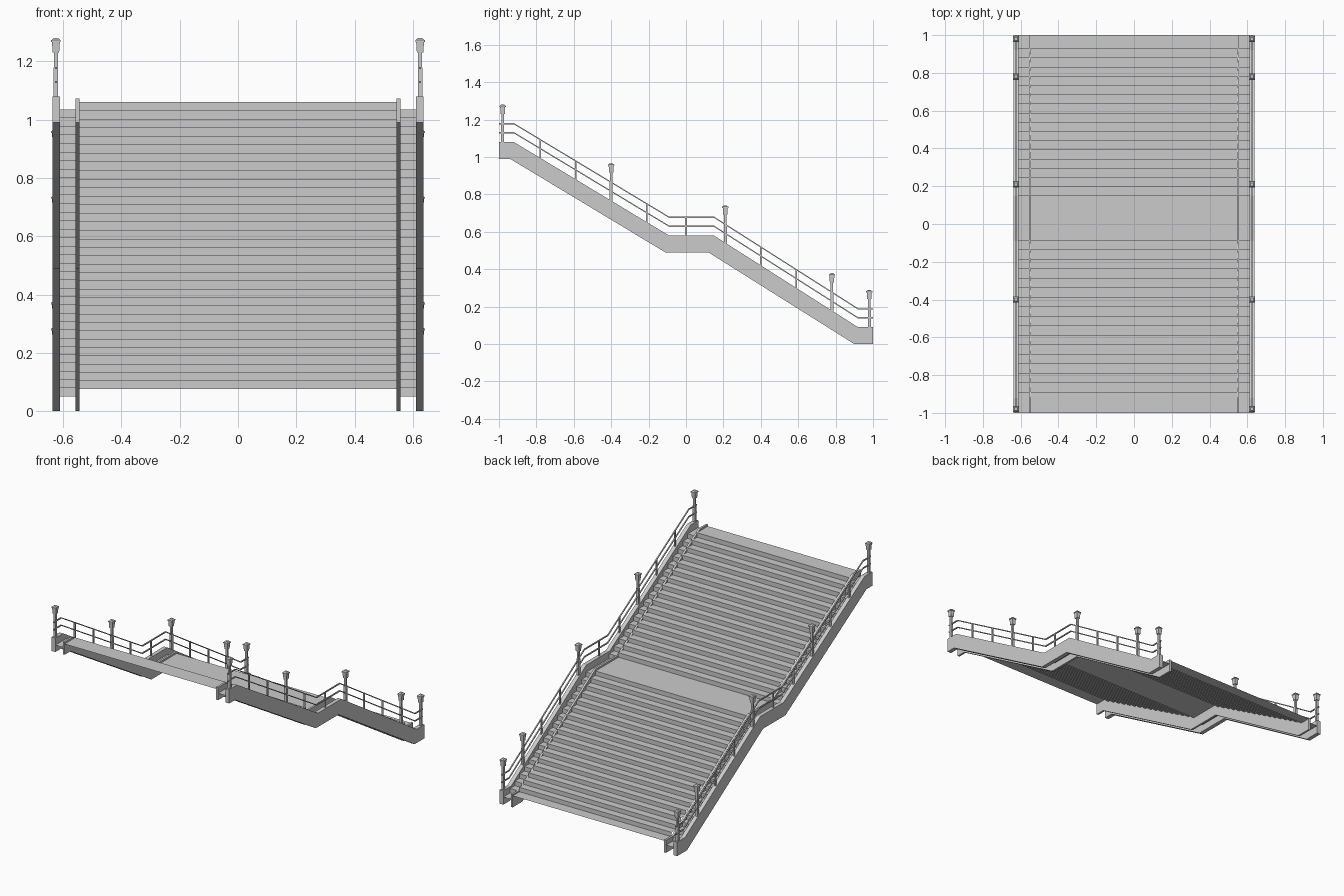
import bpy, bmesh

if "Cube" in bpy.data.objects:
    bpy.data.objects.remove(bpy.data.objects["Cube"])

# Side profiles as (y, z); the high end faces the front
TOP = [(-1, 1.08), (-0.92, 1.08), (-0.09, 0.58), (0.15, 0.58), (0.92, 0.09), (1, 0.09)]
BOTTOM = [(1, 0), (0.90, 0), (0.12, 0.49), (-0.11, 0.49), (-0.94, 0.99), (-1, 0.99)]
RAIL_X = 0.625


def finish(name, bm, closed=True):
    if closed:
        bmesh.ops.recalc_face_normals(bm, faces=bm.faces)
    me = bpy.data.meshes.new(name)
    bm.to_mesh(me)
    bm.free()
    ob = bpy.data.objects.new(name, me)
    bpy.context.collection.objects.link(ob)
    return ob


def mirror(ob):
    ob.modifiers.new("mirror", 'MIRROR').use_axis[0] = True


def extrude_profile(name, pts, x0, x1):
    bm = bmesh.new()
    f = bm.faces.new([bm.verts.new((x0, y, z)) for y, z in pts])
    r = bmesh.ops.extrude_face_region(bm, geom=[f])
    vs = [v for v in r["geom"] if isinstance(v, bmesh.types.BMVert)]
    bmesh.ops.translate(bm, verts=vs, vec=(x1 - x0, 0, 0))
    return finish(name, bm)


def ribbon(name, pts, x0, x1):
    bm = bmesh.new()
    rows = [(bm.verts.new((x0, y, z)), bm.verts.new((x1, y, z))) for y, z in pts]
    for a, b in zip(rows, rows[1:]):
        bm.faces.new((a[0], a[1], b[1], b[0]))
    return finish(name, bm, closed=False)


def frustum(bm, y, z0, z1, h0, h1):
    lo, hi = [[bm.verts.new((RAIL_X + sx * h, y + sy * h, z))
               for sx, sy in ((-1, -1), (1, -1), (1, 1), (-1, 1))]
              for z, h in ((z0, h0), (z1, h1))]
    bm.faces.new(lo[::-1])
    bm.faces.new(hi)
    for i in range(4):
        j = (i + 1) % 4
        bm.faces.new((lo[i], lo[j], hi[j], hi[i]))


def height(y):
    for (ya, za), (yb, zb) in zip(TOP, TOP[1:]):
        if y <= yb:
            return za + (zb - za) * (y - ya) / (yb - ya)


def flight(y0, z0, y1, z1, risers=17):
    pts = []
    for i in range(risers):
        y = y0 + (y1 - y0) * i / (risers - 1)
        pts += [(y, z0 + (z1 - z0) * i / risers), (y, z0 + (z1 - z0) * (i + 1) / risers)]
    return pts


def shifted(pts, dz):
    return [(y, z + dz) for y, z in pts]


# Main steps with three landings, and narrow lower side steps
steps = ([(-1, 1.06)] + flight(-0.89, 1.06, -0.085, 0.56)
         + flight(0.15, 0.56, 0.93, 0.075) + [(1, 0.075)])
ribbon("main_steps", steps, -0.548, 0.548)
mirror(ribbon("side_steps", shifted(steps, -0.025), 0.555, 0.614))

# Outer and inner stringers
mirror(extrude_profile("outer_stringer", TOP + BOTTOM, 0.611, 0.637))
mirror(extrude_profile("inner_stringer", shifted(TOP, -0.008) + BOTTOM, 0.544, 0.557))

# Two handrails following the stringer
for name, dz in (("upper_rail", 0.098), ("lower_rail", 0.05)):
    line = shifted(TOP, dz)
    band = shifted(line, 0.0035) + shifted(line, -0.0035)[::-1]
    mirror(extrude_profile(name, band, RAIL_X - 0.0035, RAIL_X + 0.0035))

# Thin railing posts
bm = bmesh.new()
for y in (-0.78, -0.59, -0.21, 0, 0.4, 0.59):
    z = height(y)
    frustum(bm, y, z - 0.01, z + 0.1, 0.0045, 0.0045)
mirror(finish("railing_posts", bm))

# Lamp posts: shaft, tapered lantern, overhanging cap
shafts, lanterns, caps = bmesh.new(), bmesh.new(), bmesh.new()
for y in (-0.98, -0.4, 0.21, 0.78, 0.98):
    z = height(y)
    frustum(shafts, y, z - 0.01, z + 0.1, 0.008, 0.008)
    frustum(shafts, y, z + 0.1, z + 0.15, 0.0065, 0.0065)
    frustum(lanterns, y, z + 0.15, z + 0.187, 0.011, 0.0135)
    frustum(caps, y, z + 0.187, z + 0.193, 0.0165, 0.0165)
    frustum(caps, y, z + 0.193, z + 0.2, 0.015, 0.008)
for name, b in (("lamp_shafts", shafts), ("lanterns", lanterns), ("lantern_caps", caps)):
    mirror(finish(name, b))
